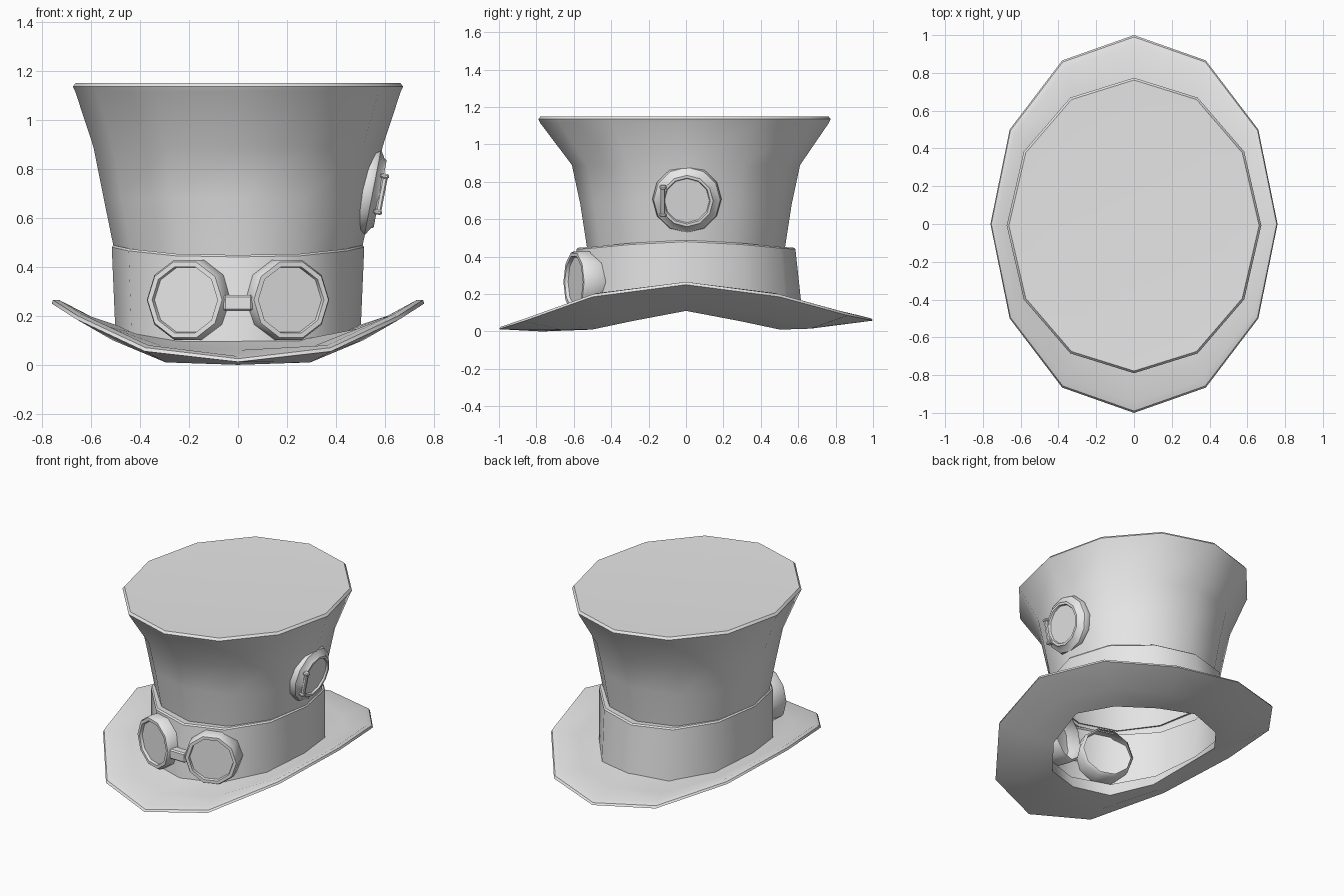
import bpy, bmesh, math
from mathutils import Vector, Matrix

cube = bpy.data.objects.get("Cube")
if cube:
    bpy.data.objects.remove(cube, do_unlink=True)

GREY = (0.8, 0.8, 0.8, 1.0)
mat = bpy.data.materials.new("light grey")
mat.use_nodes = True
mat.diffuse_color = GREY
mat.node_tree.nodes["Principled BSDF"].inputs["Base Color"].default_value = GREY


def finish(name, bm, angle=40):
    bmesh.ops.recalc_face_normals(bm, faces=bm.faces)
    mesh = bpy.data.meshes.new(name)
    bm.to_mesh(mesh)
    bm.free()
    mesh.materials.append(mat)
    mesh.shade_smooth()
    mesh.set_sharp_from_angle(angle=math.radians(angle))
    obj = bpy.data.objects.new(name, mesh)
    bpy.context.scene.collection.objects.link(obj)
    return obj


def loft(name, rings, cap=False, closed=False):
    """Skin a list of point rings, optionally capping the last or looping round."""
    bm = bmesh.new()
    loops = [[bm.verts.new(p) for p in ring] for ring in rings]
    pairs = list(zip(loops, loops[1:]))
    if closed:
        pairs.append((loops[-1], loops[0]))
    for a, b in pairs:
        n = len(a)
        for i in range(n):
            j = (i + 1) % n
            bm.faces.new((a[i], a[j], b[j], b[i]))
    if cap:
        bm.faces.new(loops[-1])
    return finish(name, bm)


def oval(rx, ry, z, dy=0.0):
    """Twelve-sided oval; z is a height or seven heights from front to back."""
    points = []
    for i in range(12):
        a = i * math.pi / 6
        h = z[min(i, 12 - i)] if isinstance(z, (list, tuple)) else z
        points.append((rx * math.sin(a), dy - ry * math.cos(a), h))
    return points


def frame(loc, normal):
    """Local x sideways, local y up, local z along the normal."""
    n = Vector(normal).normalized()
    u = Vector((0, 0, 1)).cross(n).normalized()
    m = Matrix((u, n.cross(u), n)).transposed().to_4x4()
    m.translation = loc
    return m


def turned(name, profile, sides, m):
    """Turn a (radius, height) profile about the local z axis."""
    rings = []
    for r, d in profile:
        angles = [2 * math.pi * i / sides for i in range(sides)]
        rings.append([m @ Vector((r * math.cos(a), r * math.sin(a), d)) for a in angles])
    return loft(name, rings, cap=True)


def block(name, size, m, bevel=0.006):
    bm = bmesh.new()
    bmesh.ops.create_cube(bm, size=1, matrix=Matrix.Diagonal((*size, 1)))
    bmesh.ops.bevel(bm, geom=bm.edges[:], offset=bevel, segments=1, affect='EDGES')
    bm.transform(m)
    return finish(name, bm, 30)


# Curled brim: top surface going out, rolled edge, underside coming back
loft("brim", [
    oval(0.49, 0.60, [0.10, 0.10, 0.13, 0.16, 0.13, 0.11, 0.13]),
    oval(0.61, 0.79, [0.06, 0.075, 0.155, 0.20, 0.16, 0.10, 0.10]),
    oval(0.73, 0.95, [0.035, 0.08, 0.205, 0.265, 0.205, 0.11, 0.08]),
    oval(0.755, 0.99, [0.025, 0.07, 0.20, 0.265, 0.20, 0.10, 0.07]),
    oval(0.76, 1.00, [0.012, 0.055, 0.185, 0.25, 0.185, 0.085, 0.058]),
    oval(0.59, 0.77, [0.0, 0.01, 0.10, 0.155, 0.10, 0.015, 0.03]),
    oval(0.46, 0.58, [0.02, 0.01, 0.055, 0.11, 0.055, 0.01, 0.02]),
], closed=True)

# Flared crown with a softened top edge
loft("crown", [
    oval(0.495, 0.525, 0.42),
    oval(0.548, 0.565, 0.68),
    oval(0.59, 0.61, 0.89),
    oval(0.664, 0.772, 1.115, -0.008),
    oval(0.674, 0.782, 1.135, -0.008),
    oval(0.662, 0.77, 1.15, -0.008),
    oval(0.49, 0.59, 1.145, -0.005),
], cap=True)

# Wrapped band, higher at the sides
top = [0.44, 0.445, 0.465, 0.48, 0.465, 0.445, 0.44]
loft("hat_band", [
    oval(0.50, 0.625, [0.06, 0.06, 0.09, 0.13, 0.09, 0.06, 0.07]),
    oval(0.515, 0.585, top),
    oval(0.508, 0.575, [z + 0.008 for z in top]),
    oval(0.49, 0.52, [z + 0.004 for z in top]),
])

# Goggles, each turned outward, with recessed lenses
tilt = math.radians(20)
for side, label in ((1, "left"), (-1, "right")):
    m = frame((side * 0.217, -0.60, 0.265), (side * math.sin(tilt), -math.cos(tilt), 0))
    turned(label + "_goggle", [
        (0.155, -0.17), (0.172, -0.15), (0.172, -0.02), (0.162, 0.0),
        (0.142, 0.0), (0.138, -0.018),
    ], 10, m)
block("goggle_bridge", (0.12, 0.06, 0.065),
      Matrix.Translation((0, -0.62, 0.253)), 0.008)

# Round side fitting set against the sloping wall
lean = math.radians(11)
m = frame((0.525, 0.005, 0.708), (math.cos(lean), 0, -math.sin(lean)))
turned("side_fitting", [
    (0.175, -0.03), (0.185, 0.0), (0.178, 0.025), (0.145, 0.046),
    (0.14, 0.056), (0.125, 0.056), (0.12, 0.044),
], 12, m)

# Hinge bar with end knuckles on the front edge of the fitting
block("hinge_bar", (0.024, 0.15, 0.024), m @ Matrix.Translation((-0.128, 0.0, 0.062)))
for end in (-1, 1):
    block("hinge_knuckle", (0.036, 0.02, 0.036),
          m @ Matrix.Translation((-0.128, end * 0.075, 0.06)))
